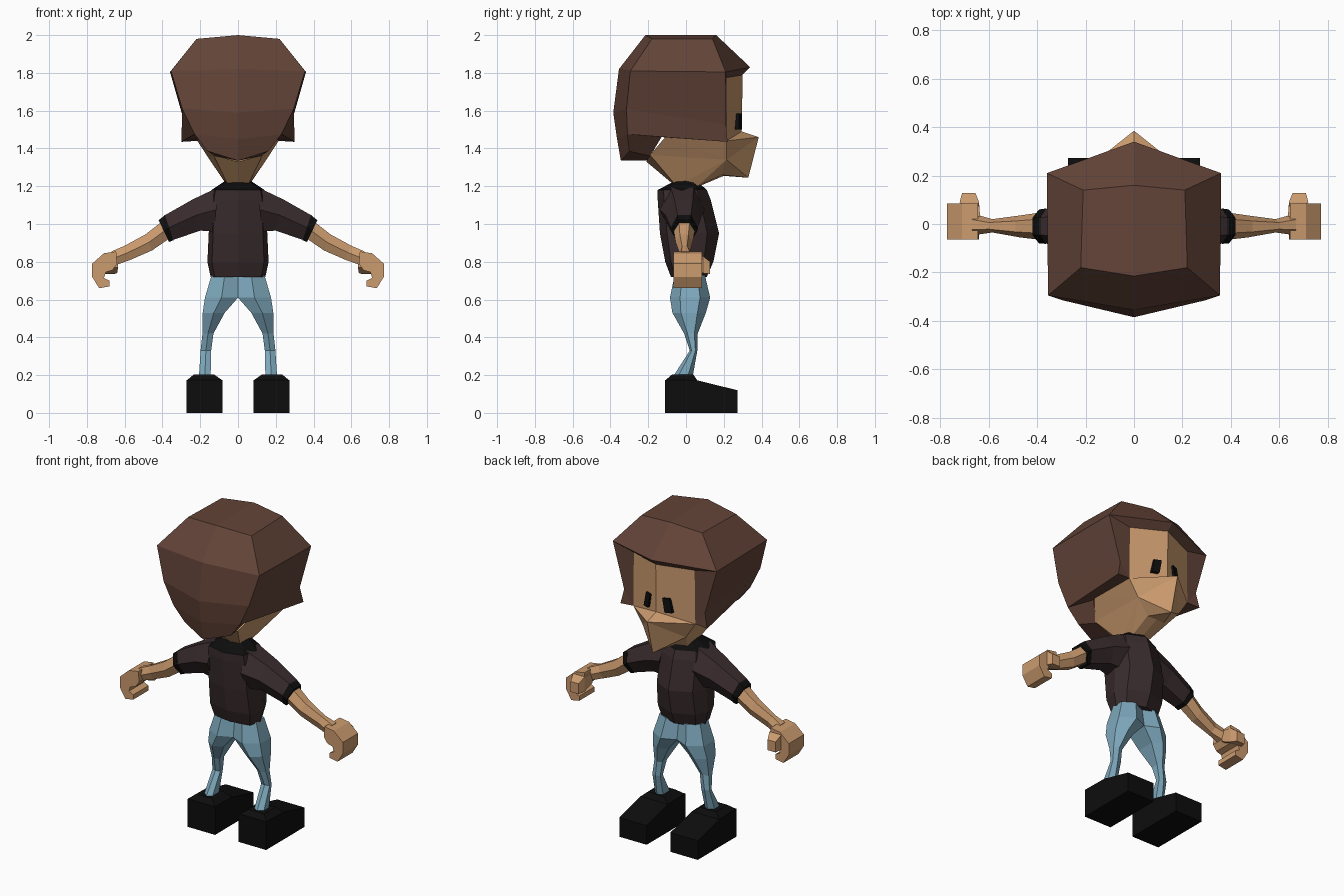
import bpy, bmesh

cube = bpy.data.objects.get("Cube")
if cube:
    bpy.data.objects.remove(cube, do_unlink=True)


def material(name, rgb):
    m = bpy.data.materials.new(name)
    m.use_nodes = True
    m.diffuse_color = (*rgb, 1)
    bsdf = next(n for n in m.node_tree.nodes if n.type == 'BSDF_PRINCIPLED')
    bsdf.inputs["Base Color"].default_value = (*rgb, 1)
    bsdf.inputs["Roughness"].default_value = 0.9
    return m


HAIR = material("brown hair", (0.125, 0.058, 0.040))
SKIN = material("tan skin", (0.60, 0.328, 0.158))
SHIRT = material("dark plum cloth", (0.040, 0.024, 0.026))
JEANS = material("light blue denim", (0.205, 0.39, 0.50))
BLACK = material("black", (0.004, 0.004, 0.004))


def half(name, verts, faces, mat):
    """Build the +x half of a part and mirror it across x = 0."""
    me = bpy.data.meshes.new(name)
    me.from_pydata(verts, [], faces)
    bm = bmesh.new()
    bm.from_mesh(me)
    bmesh.ops.recalc_face_normals(bm, faces=bm.faces)
    bm.to_mesh(me)
    bm.free()
    me.materials.append(mat)
    ob = bpy.data.objects.new(name, me)
    bpy.context.collection.objects.link(ob)
    mod = ob.modifiers.new("Mirror", 'MIRROR')
    mod.use_axis = (True, False, False)
    return ob


def loft(name, rings, mat, closed=True, caps=True):
    """Skin a list of equal-length rings."""
    n = len(rings[0])
    verts = [p for r in rings for p in r]
    faces = []
    for k in range(len(rings) - 1):
        for i in range(n if closed else n - 1):
            j = (i + 1) % n
            faces.append((k * n + i, k * n + j, (k + 1) * n + j, (k + 1) * n + i))
    if caps:
        faces.append(tuple(range(n)))
        faces.append(tuple(range(len(verts) - n, len(verts))))
    return half(name, verts, faces, mat)


# Hair: faceted helmet, open around the face
hair_verts = [
    (0, -.215, 2.0), (.22, -.18, 1.98), (.21, .14, 1.98), (0, .16, 2.0),
    (0, -.355, 1.82), (.355, -.295, 1.81), (.36, .21, 1.805), (0, .34, 1.83),
    (0, -.385, 1.59), (.295, -.315, 1.61), (.23, -.31, 1.475), (0, -.365, 1.45),
    (.16, -.30, 1.385), (0, -.345, 1.335), (.30, .22, 1.435),
    (.21, .215, 1.775), (.215, .215, 1.44), (0, .295, 1.785),
    (.19, -.13, 1.46), (.12, -.19, 1.36), (0, -.2, 1.335), (.28, .212, 1.525)]
hair_faces = [
    (0, 1, 2, 3), (0, 4, 5, 1), (1, 5, 6, 2), (2, 6, 7, 3),
    (4, 8, 9, 5), (8, 11, 10, 9), (11, 13, 12, 10),
    (5, 9, 21, 6), (9, 10, 14, 21),
    (6, 15, 17, 7), (6, 21, 16, 15), (21, 14, 16),
    (14, 10, 18, 16), (10, 12, 19, 18), (12, 13, 20, 19)]
half("hair", hair_verts, hair_faces, HAIR)

# Head: flat face with a pointed muzzle, jaw and neck
head_verts = [
    (0, .30, 1.80), (.21, .215, 1.80), (0, .295, 1.49), (.215, .215, 1.44),
    (0, .385, 1.46), (0, .33, 1.245), (.15, .215, 1.34), (.06, .19, 1.26),
    (.055, .06, 1.20), (0, .07, 1.20), (.20, -.11, 1.46), (.13, -.19, 1.365),
    (.05, -.05, 1.20), (0, -.055, 1.20), (0, -.21, 1.33), (0, .20, 1.255)]
head_faces = [
    (0, 1, 3, 2), (2, 3, 4), (4, 3, 6), (4, 6, 5), (5, 6, 7), (5, 7, 15),
    (3, 10, 6), (10, 11, 6), (6, 11, 12), (6, 12, 8), (6, 8, 7),
    (7, 8, 9, 15), (11, 14, 13, 12)]
half("head", head_verts, head_faces, SKIN)

# Eyes: slim dark plates leaning inward at the top
loft("eyes", [[(x + dx, y - .4 * dx, z) for dx, y in
               ((-.02, .262), (.02, .262), (.02, .288), (-.02, .288))]
              for x, z in ((.078, 1.50), (.062, 1.585))], BLACK)


# Shirt body and collar, from half rings (z, half width, back y, front y)
def torso_ring(z, w, yb, yf):
    d = (yf - yb) * .2
    return [(0, yb, z), (.85 * w, yb + .6 * d, z), (w, (yb + yf) / 2, z),
            (.8 * w, yf - d, z), (0, yf, z)]


body = [(1.18, .14, -.15, .11), (1.13, .15, -.15, .13), (.95, .155, -.138, .175),
        (.80, .162, -.11, .145), (.72, .145, -.08, .11)]
loft("shirt", [torso_ring(*r) for r in body], SHIRT, closed=False)
loft("collar", [torso_ring(*r) for r in
                ((1.23, .065, -.055, .055), (1.18, .14, -.15, .11))],
     BLACK, closed=False)


# Arms: six-sided rings from a top point, a bottom point and a y range
def arm_ring(tx, tz, bx, bz, y0, y1):
    a, b = y0 + .25 * (y1 - y0), y0 + .75 * (y1 - y0)
    mx, mz = (tx + bx) / 2, (tz + bz) / 2
    return [(tx, a, tz), (tx, b, tz), (mx, y1, mz),
            (bx, b, bz), (bx, a, bz), (mx, y0, mz)]


sleeve = [(.11, 1.192, .12, .96, -.14, .10), (.24, 1.13, .20, .965, -.11, .085),
          (.39, 1.045, .345, .915, -.08, .062)]
band = [(.387, 1.047, .342, .914, -.082, .064), (.42, 1.02, .365, .905, -.08, .06)]
forearm = [(.40, 1.015, .365, .922, -.066, .048), (.49, .945, .455, .86, -.055, .035),
           (.60, .885, .57, .81, -.035, .02), (.67, .855, .64, .785, -.045, .04)]
loft("sleeves", [arm_ring(*r) for r in sleeve], SHIRT)
loft("sleeve_bands", [arm_ring(*r) for r in band], BLACK)
loft("forearms", [arm_ring(*r) for r in forearm], SKIN)

# Hands: curled profile extruded along y, plus a thumb
curl = [(.645, .855), (.71, .845), (.772, .79), (.772, .72), (.735, .66), (.68, .67),
        (.68, .70), (.71, .715), (.70, .745), (.665, .755), (.64, .79)]
loft("hands", [[(x, y, z) for x, z in curl] for y in (-.065, .085)], SKIN)
loft("thumbs", [[(x0, y, z0), (x1, y, z0), (x1, y, z1), (x0, y, z1)]
                for x0, x1, y, z0, z1 in ((.635, .68, .02, .77, .84),
                                          (.64, .72, .09, .74, .83),
                                          (.655, .71, .128, .735, .80))], SKIN)


# Jeans: leg rings (z, inner x, outer x, back y, front y)
def leg_ring(z, xi, xo, yb, yf):
    d, m = (yf - yb) * .18, (xi + xo) / 2
    return [(xi, yb + d, z), (m, yb, z), (xo, yb + 1.4 * d, z),
            (xo, yf - 1.4 * d, z), (m, yf, z), (xi, yf - d, z)]


legs = [(.73, 0, .14, -.06, .10), (.61, 0, .175, -.085, .128),
        (.53, .07, .187, -.072, .105), (.42, .13, .188, -.01, .062),
        (.33, .142, .198, .02, .06), (.19, .145, .207, -.07, .035)]
loft("jeans", [leg_ring(*r) for r in legs], JEANS)

# Shoes: wedge block with a bevelled ankle cap
side = [(-.11, 0), (.272, 0), (.272, .12), (.06, .172), (-.11, .175)]
loft("shoes", [[(x, y, z) for y, z in side] for x in (.082, .272)], BLACK)
loft("shoe_caps", [[(x0, y0, z), (x1, y0, z), (x1, y1, z), (x0, y1, z)]
                   for x0, x1, y0, y1, z in ((.082, .272, -.11, .06, .172),
                                             (.125, .235, -.075, .04, .202))], BLACK)
